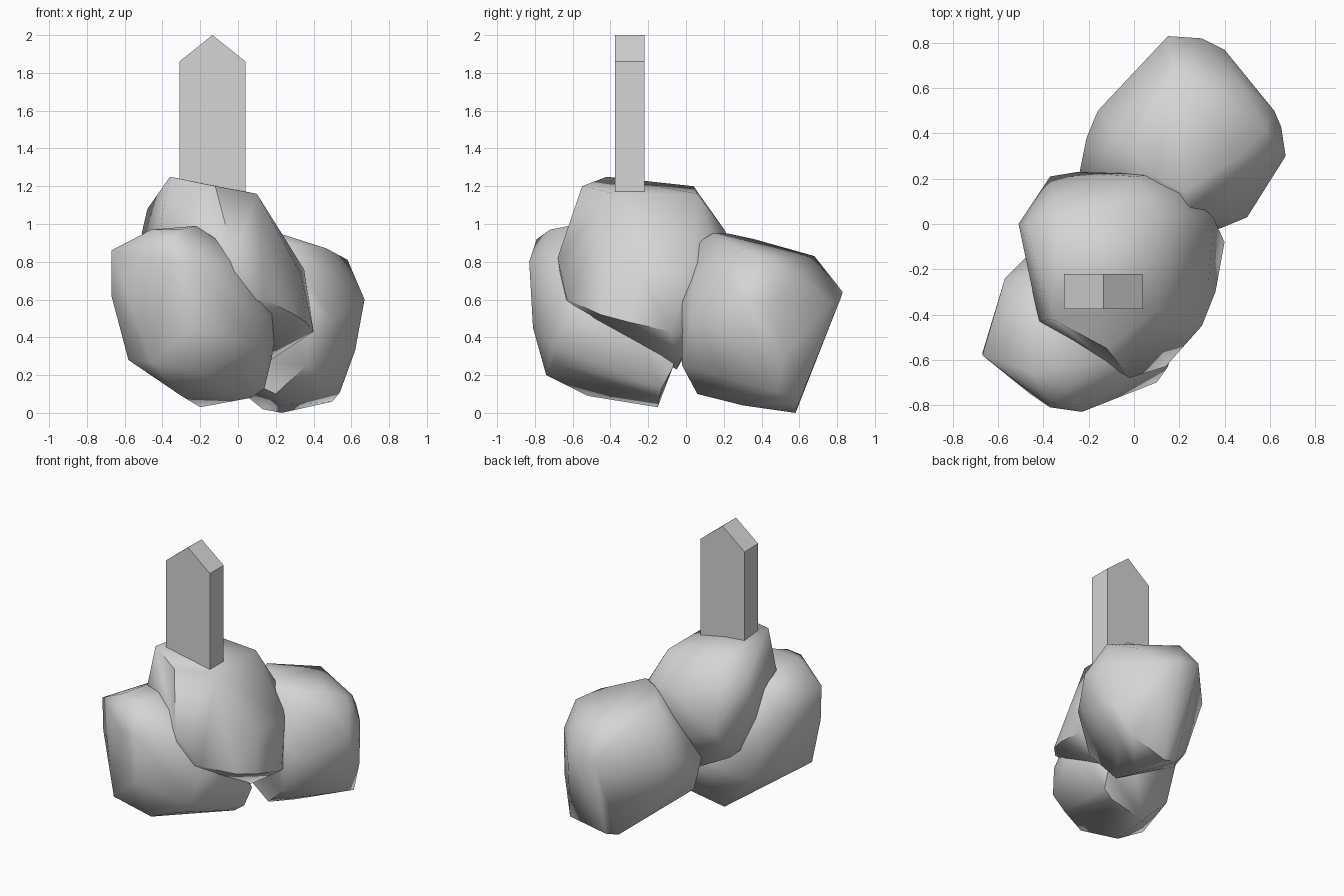
import bpy, bmesh, math

cube = bpy.data.objects.get("Cube")
if cube:
    bpy.data.objects.remove(cube, do_unlink=True)

stone = bpy.data.materials.new("stone_grey")
stone.use_nodes = True
grey = (0.66, 0.66, 0.66, 1)
stone.diffuse_color = grey
stone.node_tree.nodes["Principled BSDF"].inputs["Base Color"].default_value = grey


def add_object(name, bm, smooth_angle=None):
    """Turn a bmesh into a grey object, optionally smooth shaded."""
    bmesh.ops.recalc_face_normals(bm, faces=bm.faces)
    mesh = bpy.data.meshes.new(name)
    bm.to_mesh(mesh)
    bm.free()
    mesh.materials.append(stone)
    obj = bpy.data.objects.new(name, mesh)
    bpy.context.scene.collection.objects.link(obj)
    if smooth_angle:
        bpy.ops.object.select_all(action="DESELECT")
        obj.select_set(True)
        bpy.context.view_layer.objects.active = obj
        bpy.ops.object.shade_smooth_by_angle(angle=math.radians(smooth_angle))
    return obj


def add_boulder(name, corners):
    """Wrap a skin around a few corner points given in hundredths."""
    bm = bmesh.new()
    for corner in corners:
        bm.verts.new([c / 100 for c in corner])
    hull = bmesh.ops.convex_hull(bm, input=bm.verts)
    loose = set(hull["geom_interior"]) | set(hull["geom_unused"])
    loose = [v for v in loose if isinstance(v, bmesh.types.BMVert)]
    bmesh.ops.delete(bm, geom=loose, context="VERTS")
    return add_object(name, bm, 60)


# Front boulder: crown, waist, then underside
add_boulder("front_boulder", [
    (-46, -65, 97), (-22, -62, 99), (5, -58, 81), (-36, -79, 92), (-30, -72, 97),
    (-40, -25, 95), (-67, -58, 86), (-67, -57, 62), (-37, -81, 80), (-23, -83, 80),
    (-25, -81, 45), (10, -70, 35), (15, -63, 50), (22, -35, 55), (18, -20, 30),
    (-57, -24, 78), (-48, -15, 55), (0, -2, 40),
    (-58, -60, 28), (-46, -75, 27), (-17, -74, 20), (0, -70, 26), (-30, -52, 9),
    (-20, -15, 3), (7, -14, 8), (14, -13, 13), (16, -7, 24), (-42, -17, 25)])

# Middle boulder: sloping crown, waist, then underside
add_boulder("middle_boulder", [
    (-36, -42, 125), (-12, -55, 120), (10, -38, 116), (10, 6, 116), (-34, 4, 120),
    (-48, 0, 108), (-8, -60, 102), (-42, -43, 95), (-51, 0, 95), (0, 21, 96),
    (-37, 21, 75), (-25, 23, 70), (10, 22, 85), (22, 15, 90), (35, 3, 76),
    (33, -25, 74), (-2, -68, 82), (-20, -56, 85), (-2, -64, 58),
    (14, -63, 60), (30, -45, 52), (36, -30, 48), (40, -8, 43), (35, 3, 41),
    (24, -8, 33), (10, -5, 23), (18, -30, 41), (12, -50, 49), (-35, 0, 48),
    (-35, -35, 50)])

# Back boulder: crown, waist, then underside
add_boulder("back_boulder", [
    (8, 22, 95), (22, 14, 95), (24, 6, 90), (-2, 36, 92), (18, 68, 83),
    (47, 30, 87), (58, 42, 81), (48, 61, 73), (20, 4, 83),
    (15, 83, 64), (30, 82, 61), (40, 77, 58), (62, 50, 62), (65, 43, 58),
    (67, 30, 60), (50, 3, 50), (38, -2, 58), (36, -2, 25), (-16, 50, 60),
    (-21, 38, 55), (-25, 18, 52),
    (60, 52, 31), (50, 60, 6), (23, 58, 0), (13, 58, 2), (54, 48, 11),
    (62, 38, 33), (25, 30, 4), (20, 6, 10), (4, 30, 13), (-19, 18, 28),
    (-10, 40, 25)])

# Upright marker slab with a gabled top, its foot sunk into the middle boulder
left, right, middle = -0.31, 0.04, -0.135
foot, eaves, peak = 1.14, 1.86, 2.0
bm = bmesh.new()
outline = [(left, foot), (right, foot), (right, eaves), (middle, peak), (left, eaves)]
front = bm.faces.new([bm.verts.new((x, -0.375, z)) for x, z in outline])
swept = bmesh.ops.extrude_face_region(bm, geom=[front])["geom"]
bmesh.ops.translate(bm, vec=(0, 0.155, 0),
                    verts=[v for v in swept if isinstance(v, bmesh.types.BMVert)])
add_object("marker_slab", bm)
